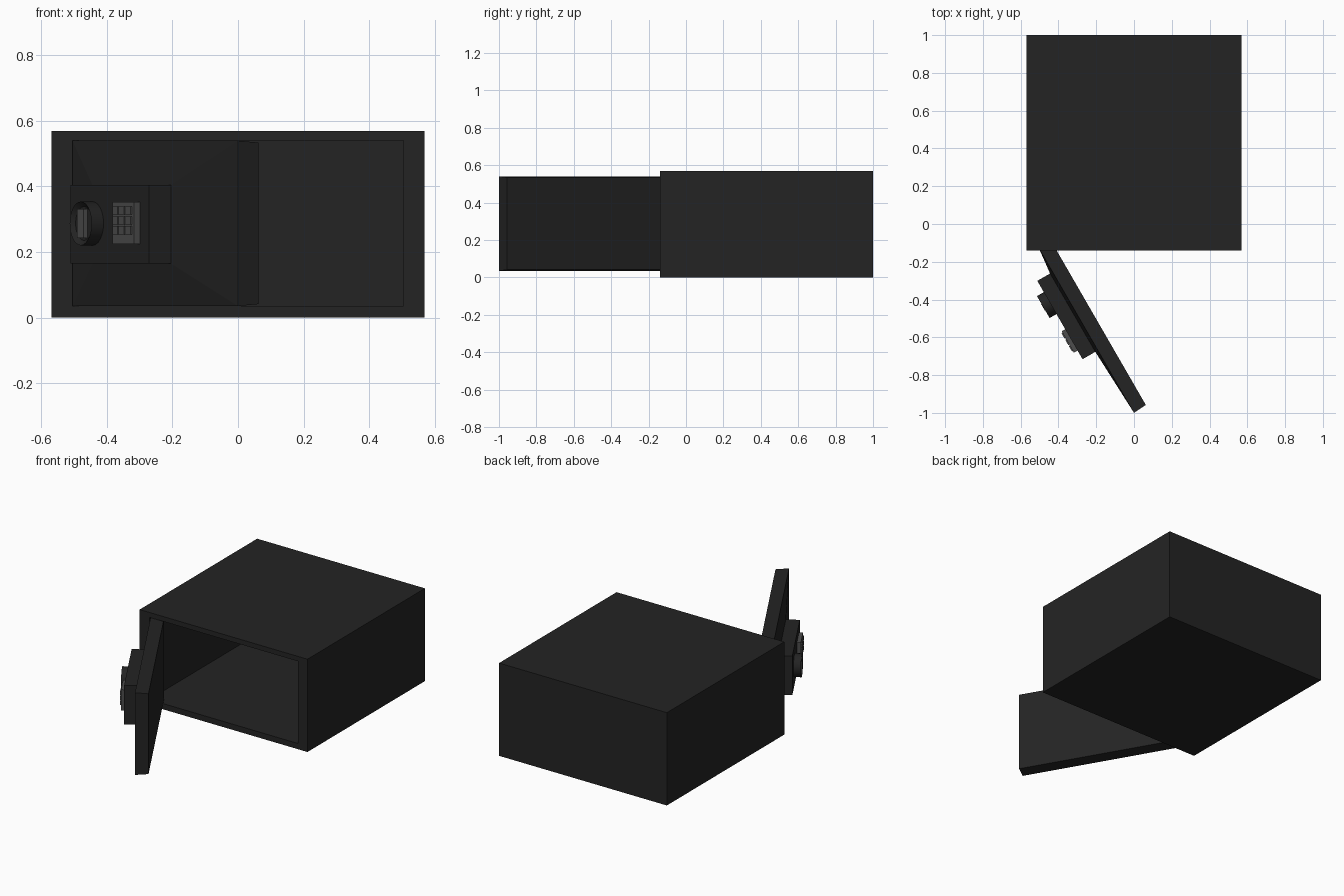
import bpy, bmesh, math
from mathutils import Matrix

if "Cube" in bpy.data.objects:
    bpy.data.objects.remove(bpy.data.objects["Cube"])


def material(name, g):
    m = bpy.data.materials.new(name)
    m.diffuse_color = (g, g, g, 1)
    m.use_nodes = True
    m.node_tree.nodes["Principled BSDF"].inputs["Base Color"].default_value = m.diffuse_color
    return m


DARK = material("charcoal", 0.0175)
GREY = material("button grey", 0.075)

# Door frame: x along the door from its hinge, -y outward
DOOR = Matrix.Translation((-0.505, -0.125, 0)) @ Matrix.Rotation(math.radians(-60), 4, 'Z')


def finish(name, bm, mat, matrix=Matrix()):
    bmesh.ops.recalc_face_normals(bm, faces=bm.faces[:])
    me = bpy.data.meshes.new(name)
    bm.to_mesh(me)
    bm.free()
    me.materials.append(mat)
    ob = bpy.data.objects.new(name, me)
    bpy.context.collection.objects.link(ob)
    ob.matrix_world = matrix
    return ob


def loft(name, rects, mat, matrix=Matrix()):
    """Skin successive rectangles (x0, x1, z0, z1, y) and cap both ends."""
    bm = bmesh.new()
    rings = []
    for x0, x1, z0, z1, y in rects:
        rings.append([bm.verts.new(p) for p in
                      ((x0, y, z0), (x1, y, z0), (x1, y, z1), (x0, y, z1))])
    for a, b in zip(rings, rings[1:]):
        for i in range(4):
            j = (i + 1) % 4
            bm.faces.new((a[i], a[j], b[j], b[i]))
    bm.faces.new(rings[0])
    bm.faces.new(rings[-1])
    return finish(name, bm, mat, matrix)


def box(name, x0, x1, z0, z1, y0, y1, mat):
    return loft(name, [(x0, x1, z0, z1, y0), (x0, x1, z0, z1, y1)], mat, DOOR)


# Hollow body: outer shell, front rim, then the cavity
loft("safe_body", [(-0.57, 0.57, 0, 0.57, 1.0), (-0.57, 0.57, 0, 0.57, -0.14),
                   (-0.505, 0.505, 0.035, 0.54, -0.14),
                   (-0.505, 0.505, 0.035, 0.54, 0.935)], DARK)

# Door slab with a slightly raised front leading into the lock housing
loft("door", [(0.005, 1.005, 0.041, 0.534, 0.075), (0, 1.01, 0.035, 0.54, 0),
              (0.149, 0.628, 0.165, 0.405, -0.016),
              (0.149, 0.628, 0.165, 0.405, -0.094)], DARK, DOOR)

# Round dial with a recessed face
bm = bmesh.new()
bmesh.ops.create_cone(bm, cap_ends=True, segments=24, radius1=0.067, radius2=0.067, depth=0.046)
top = [f for f in bm.faces if f.normal.z > 0.9]
bmesh.ops.inset_region(bm, faces=top, thickness=0.015)
bmesh.ops.translate(bm, verts=top[0].verts[:], vec=(0, 0, -0.012))
bmesh.ops.transform(bm, verts=bm.verts[:],
                    matrix=Matrix.Translation((0.285, -0.113, 0.287)) @ Matrix.Rotation(math.pi / 2, 4, 'X'))
dial = finish("dial", bm, DARK, DOOR)
bpy.context.view_layer.objects.active = dial
dial.select_set(True)
bpy.ops.object.shade_smooth_by_angle(angle=math.radians(30))

# Grip across the dial
box("dial_grip", 0.265, 0.305, 0.243, 0.331, -0.138, -0.12, GREY)

# Keypad with its grid of keys
box("keypad_base", 0.445, 0.575, 0.225, 0.352, -0.116, -0.09, GREY)
for r in range(3):
    for c in range(3):
        x, z = 0.454 + c * 0.039, 0.254 + r * 0.03
        box("key", x, x + 0.033, z, z + 0.025, -0.122, -0.114, GREY)
